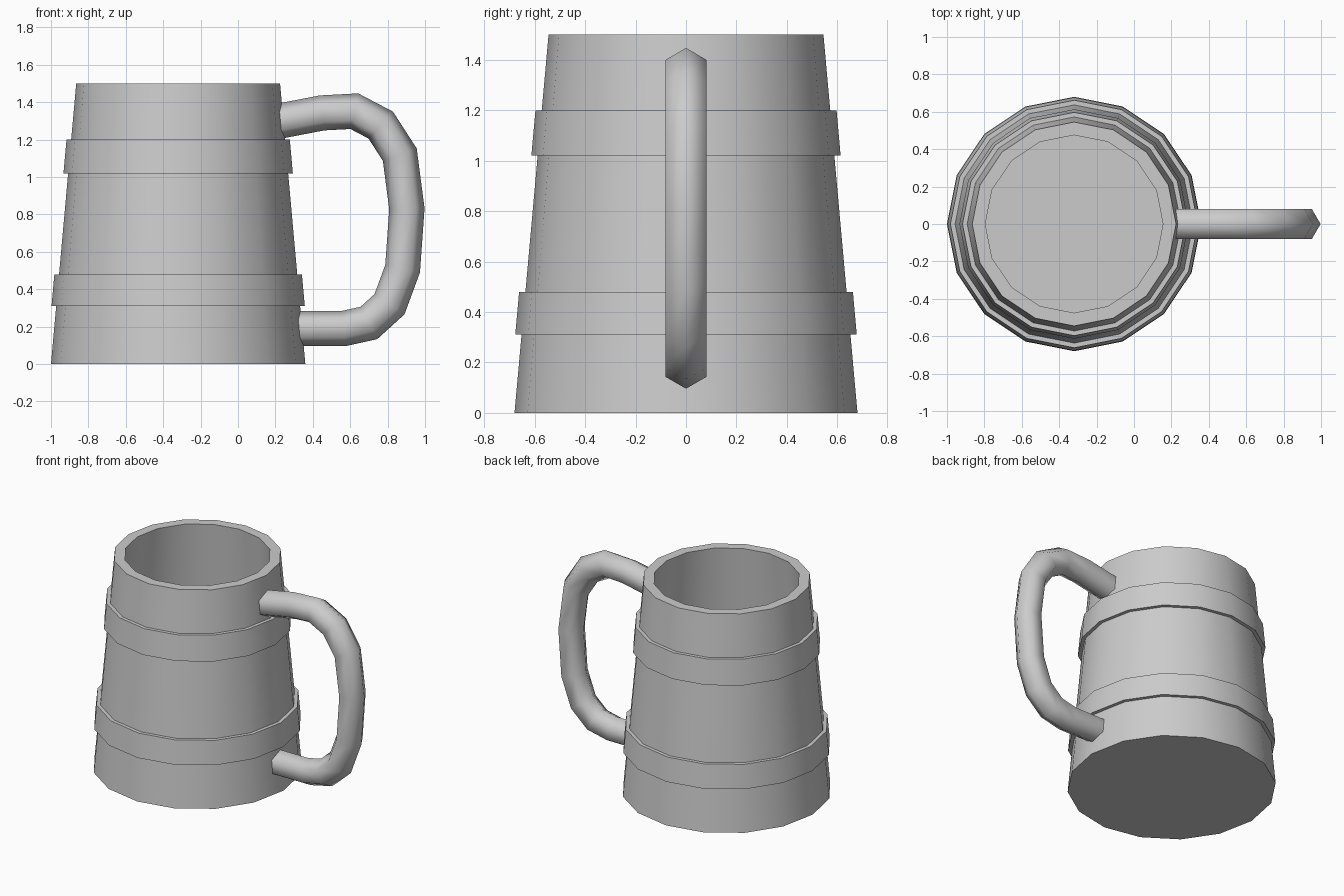
import bpy, math
from mathutils import Vector

SIDES = 16
CENTRE = Vector((-0.32, 0, 0))

cube = bpy.data.objects.get("Cube")
if cube:
    bpy.data.objects.remove(cube, do_unlink=True)

grey = bpy.data.materials.new("plain grey")
grey.use_nodes = True
colour = (0.6, 0.6, 0.6, 1)
grey.diffuse_color = colour
grey.node_tree.nodes["Principled BSDF"].inputs["Base Color"].default_value = colour


def add_object(name, verts, faces, angle):
    mesh = bpy.data.meshes.new(name)
    mesh.from_pydata(verts, [], faces)
    mesh.materials.append(grey)
    obj = bpy.data.objects.new(name, mesh)
    bpy.context.collection.objects.link(obj)
    bpy.ops.object.select_all(action='DESELECT')
    obj.select_set(True)
    bpy.context.view_layer.objects.active = obj
    bpy.ops.object.shade_smooth_by_angle(angle=math.radians(angle))
    return obj


def bridge(rings, count, closed=False):
    """Quads between consecutive rings of vertices."""
    faces = []
    for r in range(rings if closed else rings - 1):
        a, b = r * count, (r + 1) % rings * count
        for i in range(count):
            j = (i + 1) % count
            faces.append((a + i, a + j, b + j, b + i))
    return faces


def lathe(name, profile, closed=False):
    """Turn a (radius, height) profile about the mug's axis."""
    verts = []
    for radius, z in profile:
        for i in range(SIDES):
            t = math.tau * i / SIDES
            verts.append(CENTRE + Vector((radius * math.cos(t), radius * math.sin(t), z)))
    faces = bridge(len(profile), SIDES, closed)
    if not closed:
        last = (len(profile) - 1) * SIDES
        faces.append(tuple(reversed(range(SIDES))))
        faces.append(tuple(range(last, last + SIDES)))
    return add_object(name, verts, faces, 30)


def wall_radius(z):
    return 0.68 - 0.09 * z


# Hollow tapered body: outside, rim, inside, floor
lathe("mug_body", [(wall_radius(0), 0), (wall_radius(1.5), 1.5),
                   (wall_radius(1.5) - 0.07, 1.5), (wall_radius(0.07) - 0.07, 0.07)])

# Two raised hoops round the body
for name, low, high in (("lower_hoop", 0.31, 0.48), ("upper_hoop", 1.02, 1.2)):
    lathe(name, [(wall_radius(z) + d, z) for z, d in
                 ((low, -0.02), (low, 0.025), (high, 0.025), (high, -0.02))], closed=True)

# Six-sided handle swept along a bent path, its ends buried in the wall
path = [Vector((x, 0, z)) for x, z in (
    (0.31, 0.19), (0.565, 0.19), (0.70, 0.22), (0.81, 0.32), (0.88, 0.51), (0.903, 0.83),
    (0.865, 1.12), (0.763, 1.278), (0.622, 1.352), (0.45, 1.343), (0.2, 1.295))]
verts = []
for k, p in enumerate(path):
    before = (p - path[max(k - 1, 0)]).normalized()
    after = (path[min(k + 1, len(path) - 1)] - p).normalized()
    along = (before + after).normalized()
    miter = 1 / along.dot(after if after.length else before)
    outward = Vector((along.z, 0, -along.x))
    for i in range(6):
        t = math.tau * i / 6
        verts.append(p + 0.094 * (outward * math.cos(t) * miter + Vector((0, math.sin(t), 0))))
end = (len(path) - 1) * 6
faces = bridge(len(path), 6)
faces += [tuple(reversed(range(6))), tuple(range(end, end + 6))]
add_object("handle", verts, faces, 75)
